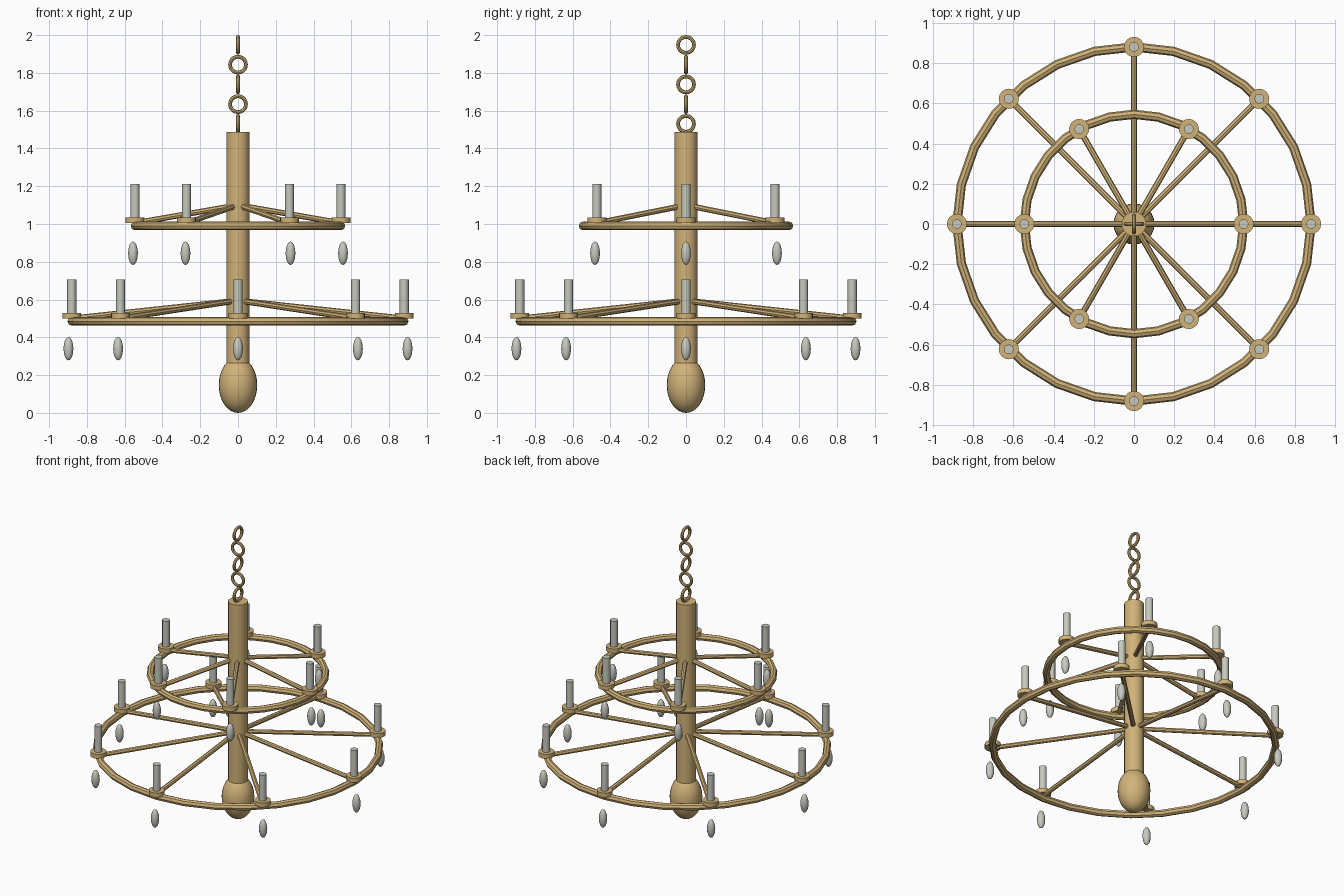
import bpy
from math import sin, cos, pi, radians
from mathutils import Vector

cube = bpy.data.objects.get("Cube")
if cube:
    bpy.data.objects.remove(cube, do_unlink=True)


def material(name, rgb):
    m = bpy.data.materials.new(name)
    m.use_nodes = True
    color = (*rgb, 1)
    m.diffuse_color = color
    m.node_tree.nodes["Principled BSDF"].inputs["Base Color"].default_value = color
    return m


BRASS = material("warm brass", (0.64, 0.45, 0.19))
PALE = material("pale grey", (0.57, 0.59, 0.52))


def finish(name, mat, smooth=True):
    ob = bpy.context.object
    ob.name = name
    ob.data.materials.append(mat)
    if smooth:
        bpy.ops.object.shade_smooth_by_angle(angle=radians(35))
    return ob


def rod(name, start, end, radius, mat, sides):
    """Cylinder between two points."""
    a, b = Vector(start), Vector(end)
    bpy.ops.mesh.primitive_cylinder_add(
        vertices=sides, radius=radius, depth=(b - a).length, location=(a + b) / 2,
        rotation=(b - a).to_track_quat("Z", "Y").to_euler())
    return finish(name, mat)


def ellipsoid(name, centre, radius, half_height, mat, segments, rings):
    bpy.ops.mesh.primitive_uv_sphere_add(
        segments=segments, ring_count=rings, radius=1, location=centre)
    bpy.context.object.scale = (radius, radius, half_height)
    return finish(name, mat)


def ring(name, centre, major, minor, sides, tube_sides, rotation=(0, 0, 0)):
    bpy.ops.mesh.primitive_torus_add(
        major_radius=major, minor_radius=minor, major_segments=sides,
        minor_segments=tube_sides, location=centre, rotation=rotation)
    return finish(name, BRASS)


def tier(label, count, radius, z):
    """One hoop with its spokes, candles and hanging drops."""
    ring(label + "_hoop", (0, 0, z - 0.015), radius, 0.023, 28, 8)
    for i in range(count):
        a = 2 * pi * i / count
        x, y = radius * cos(a), radius * sin(a)
        rod(f"{label}_spoke_{i}", (0, 0, z + 0.095), (x, y, z), 0.015, BRASS, 8)
        rod(f"{label}_candle_cup_{i}", (x, y, z), (x, y, z + 0.03), 0.05, BRASS, 16)
        rod(f"{label}_candle_{i}", (x, y, z + 0.02), (x, y, z + 0.207), 0.024, PALE, 12)
        ellipsoid(f"{label}_drop_{i}", (x * 1.02, y * 1.02, z - 0.16),
                  0.026, 0.062, PALE, 12, 8)


# Central column and bottom finial
rod("column", (0, 0, 0.2), (0, 0, 1.486), 0.061, BRASS, 24)
ellipsoid("finial", (0, 0, 0.147), 0.102, 0.147, BRASS, 24, 16)

# Two tiers
tier("lower", 8, 0.88, 0.5)
tier("upper", 6, 0.545, 1.005)

# Chain of alternating links
for i in range(5):
    turn = (0, pi / 2, 0) if i % 2 == 0 else (pi / 2, 0, 0)
    ring(f"chain_link_{i}", (0, 0, 1.53 + i * 0.1045), 0.042, 0.01, 20, 8, turn)
